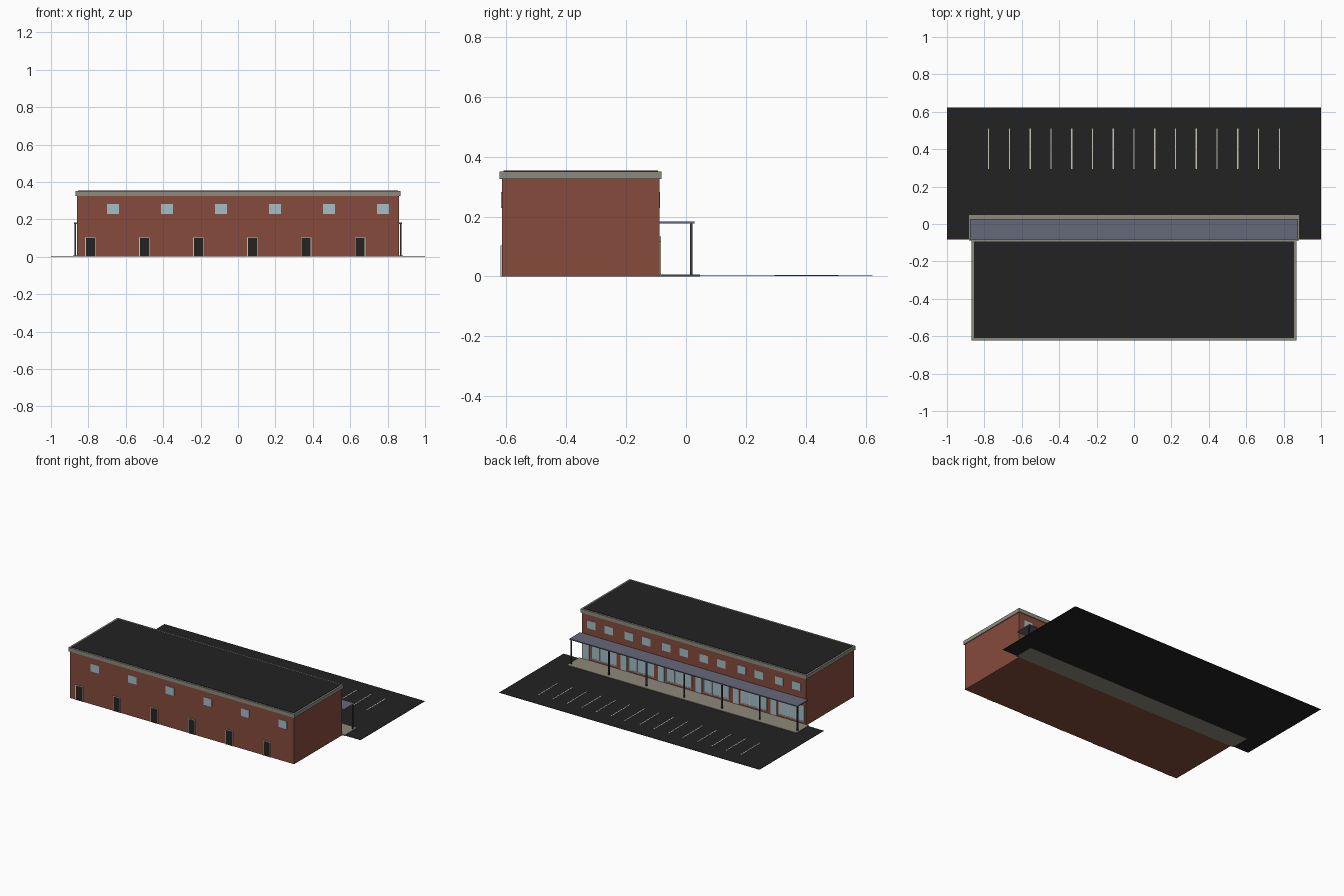
import bpy
import bmesh
from mathutils import Matrix

cube = bpy.data.objects.get("Cube")
if cube:
    bpy.data.objects.remove(cube, do_unlink=True)


def material(name, r, g, b):
    m = bpy.data.materials.new(name)
    m.use_nodes = True
    m.diffuse_color = (r, g, b, 1)
    bsdf = m.node_tree.nodes["Principled BSDF"]
    bsdf.inputs["Base Color"].default_value = (r, g, b, 1)
    bsdf.inputs["Roughness"].default_value = 0.9
    return m


brick = material("brick red", 0.24, 0.07, 0.045)
stone = material("stone trim", 0.27, 0.26, 0.21)
asphalt = material("asphalt black", 0.016, 0.016, 0.016)
paving = material("paving grey", 0.27, 0.25, 0.2)
glass = material("window glass", 0.36, 0.52, 0.57)
metal = material("canopy metal", 0.13, 0.14, 0.19)
steel = material("post steel", 0.04, 0.042, 0.055)
cream = material("cream frame", 0.58, 0.55, 0.46)
dark = material("dark door", 0.017, 0.017, 0.016)


def boxes(name, mat, ranges):
    """One object made of boxes given as (x0, x1, y0, y1, z0, z1)."""
    bm = bmesh.new()
    for x0, x1, y0, y1, z0, z1 in ranges:
        mid = ((x0 + x1) / 2, (y0 + y1) / 2, (z0 + z1) / 2)
        size = (x1 - x0, y1 - y0, z1 - z0, 1)
        bmesh.ops.create_cube(bm, size=1, matrix=Matrix.Translation(mid) @ Matrix.Diagonal(size))
    me = bpy.data.meshes.new(name)
    bm.to_mesh(me)
    bm.free()
    me.materials.append(mat)
    ob = bpy.data.objects.new(name, me)
    bpy.context.collection.objects.link(ob)
    return ob


def frame(x, w, y0, y1, z0, z1, t, sill=True):
    """Bars around an opening centred on x."""
    a, b = x - w / 2, x + w / 2
    bars = [(a - t, a, y0, y1, z0, z1), (b, b + t, y0, y1, z0, z1),
            (a - t, b + t, y0, y1, z1, z1 + t)]
    if sill:
        bars.append((a - t, b + t, y0, y1, z0 - t, z0))
    return bars


FRONT, BACK, HALF = -0.615, -0.088, 0.862
UNIT = 0.2885
centres = [(i - 2.5) * UNIT for i in range(6)]

# Building shell, parapet band and roof
boxes("brick_walls", brick, [(-HALF, HALF, FRONT, BACK, 0, 0.33)])
E, T = 0.868, 0.012
F, B = FRONT - 0.007, BACK + 0.006
boxes("parapet_band", stone, [
    (-E, E, F, F + T, 0.325, 0.351), (-E, E, B - T, B, 0.325, 0.351),
    (-E, -E + T, F + T, B - T, 0.325, 0.351), (E - T, E, F + T, B - T, 0.325, 0.351)])
boxes("flat_roof", asphalt, [(-E + T, E - T, F + T, B - T, 0.328, 0.353)])

# Ground: parking area, walkway and bay lines
boxes("parking_area", asphalt, [(-1, 1, -0.084, 0.622, 0.001, 0.003)])
boxes("walkway", paving, [(-0.882, 0.882, BACK, 0.047, 0, 0.007)])
boxes("parking_lines", cream, [
    ((i - 7) * 0.111 - 0.003, (i - 7) * 0.111 + 0.003, 0.295, 0.51, 0.002, 0.004)
    for i in range(15)])

# Canopy with its posts
boxes("canopy", metal, [(-0.876, 0.876, BACK, 0.028, 0.176, 0.183)])
boxes("canopy_posts", steel, [
    (x - 0.004, x + 0.004, 0.014, 0.022, 0.006, 0.177)
    for x in [(i - 3) * 0.29 for i in range(7)]])

# Small upper windows on both long walls
panes, rims = [], []
for c in centres:
    x = c + 0.053
    panes.append((x - 0.032, x + 0.032, FRONT - 0.002, FRONT + 0.002, 0.228, 0.282))
    for x in (c - 0.067, c + 0.067):
        panes.append((x - 0.032, x + 0.032, BACK - 0.002, BACK + 0.002, 0.228, 0.282))
boxes("upper_windows", glass, panes)

# Service doors on the front wall
doors = []
for c in centres:
    x = c - 0.068
    doors.append((x - 0.024, x + 0.024, FRONT - 0.002, FRONT + 0.002, 0, 0.1))
    rims += frame(x, 0.048, FRONT - 0.004, FRONT + 0.002, 0, 0.1, 0.004, False)
boxes("service_doors", dark, doors)
boxes("service_door_frames", cream, rims)

# Shopfront windows and glazed doors under the canopy
panes, rims = [], []
for c in centres:
    x, w = c - 0.028, 0.19
    panes.append((x - w / 2, x + w / 2, BACK - 0.002, BACK + 0.002, 0.025, 0.13))
    rims += frame(x, w, BACK - 0.002, BACK + 0.004, 0.025, 0.13, 0.004)
    for k in (-1, 1):
        m = x + k * w / 6
        rims.append((m - 0.002, m + 0.002, BACK - 0.002, BACK + 0.004, 0.025, 0.13))
    x = c + 0.107
    panes.append((x - 0.02, x + 0.02, BACK - 0.002, BACK + 0.002, 0.007, 0.115))
    rims += frame(x, 0.04, BACK - 0.002, BACK + 0.004, 0.007, 0.115, 0.004, False)
boxes("shop_glass", glass, panes)
boxes("shop_frames", cream, rims)
